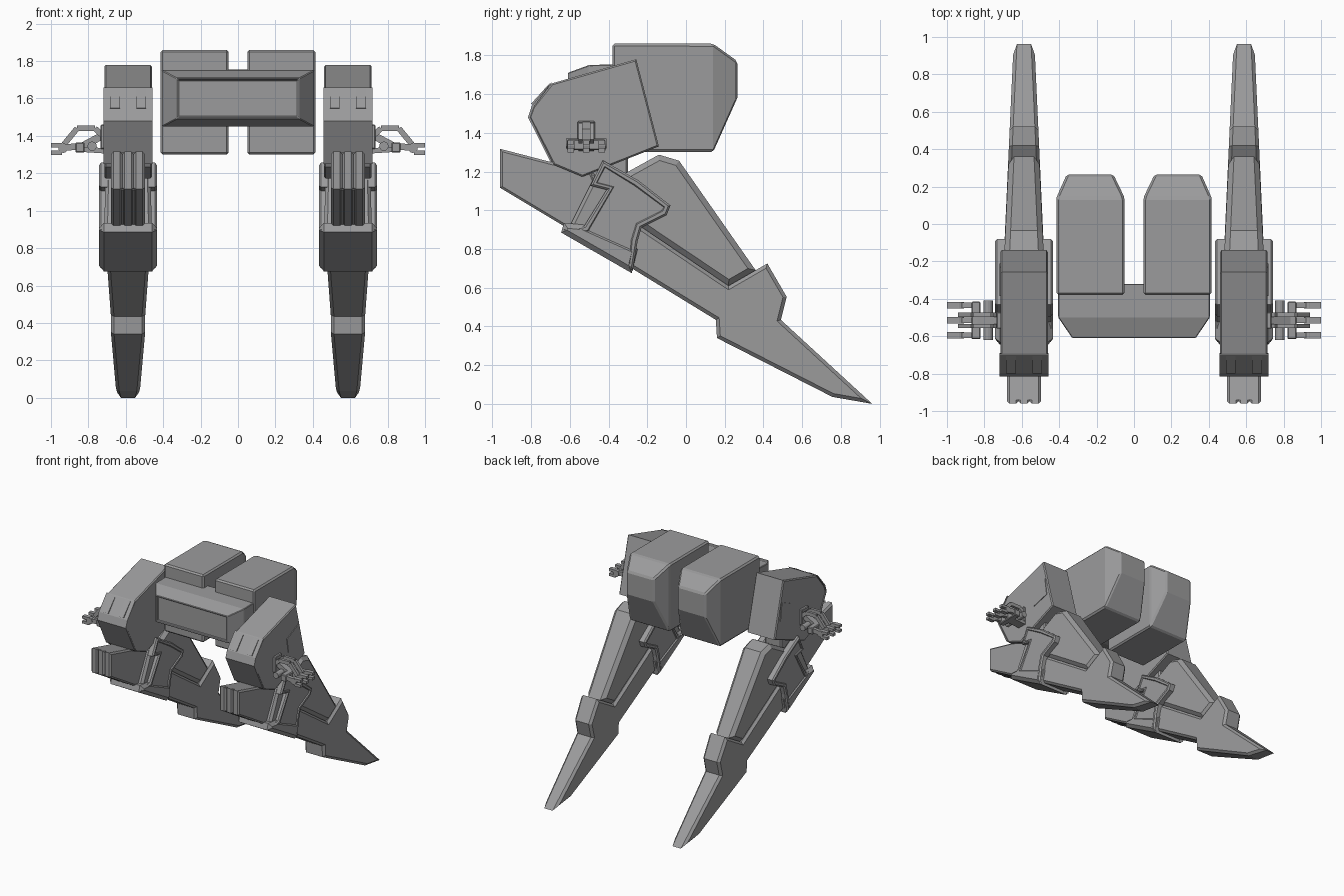
import bpy, bmesh, math
from mathutils import Vector

if "Cube" in bpy.data.objects:
    bpy.data.objects.remove(bpy.data.objects["Cube"])

grey = bpy.data.materials.new("hull_grey")
grey.diffuse_color = (0.33, 0.33, 0.335, 1)
grey.use_nodes = True
grey.node_tree.nodes["Principled BSDF"].inputs["Base Color"].default_value = grey.diffuse_color
LEG_X = 0.588


def finish(name, bm):
    bmesh.ops.recalc_face_normals(bm, faces=bm.faces)
    me = bpy.data.meshes.new(name)
    bm.to_mesh(me)
    bm.free()
    me.materials.append(grey)
    ob = bpy.data.objects.new(name, me)
    bpy.context.collection.objects.link(ob)
    return ob


def soften(ob, width):
    m = ob.modifiers.new("edge", 'BEVEL')
    m.width, m.segments, m.limit_method = width, 1, 'ANGLE'
    m.angle_limit = math.radians(25)


def prism(name, pts, cx, hw, taper=0.0, bevel=0.0, rim=0.0, depth=0.0):
    """Side outline (y, z) extruded across x; half width shrinks along y."""
    bm = bmesh.new()
    sides = [[bm.verts.new((cx + s * (hw - taper * y), y, z)) for y, z in pts] for s in (-1, 1)]
    caps = [bm.faces.new(v) for v in sides]
    n = len(pts)
    for i in range(n):
        j = (i + 1) % n
        bm.faces.new((sides[0][i], sides[0][j], sides[1][j], sides[1][i]))
    bmesh.ops.recalc_face_normals(bm, faces=bm.faces)
    if bevel:
        edges = list({e for f in caps for e in f.edges})
        bmesh.ops.bevel(bm, geom=edges, offset=bevel, segments=1, profile=0.5, affect='EDGES')
    if rim:
        bm.normal_update()
        flat = [f for f in bm.faces if abs(f.normal.x) > 0.95]
        bmesh.ops.inset_individual(bm, faces=flat, thickness=rim)
        bmesh.ops.inset_individual(bm, faces=flat, thickness=0.006, depth=-depth)
    return finish(name, bm)


def loft(name, rings, bevel=0.0, panel=None):
    """Rectangles (y, x0, x1, z0, z1) joined along y."""
    bm = bmesh.new()
    loops = [[bm.verts.new(c) for c in ((a, y, c0), (b, y, c0), (b, y, c1), (a, y, c1))]
             for y, a, b, c0, c1 in rings]
    front = bm.faces.new(loops[0])
    bm.faces.new(loops[-1])
    for p, q in zip(loops, loops[1:]):
        for i in range(4):
            j = (i + 1) % 4
            bm.faces.new((p[i], p[j], q[j], q[i]))
    bmesh.ops.recalc_face_normals(bm, faces=bm.faces)
    if panel:
        bmesh.ops.inset_individual(bm, faces=[front], thickness=panel[0])
        bmesh.ops.inset_individual(bm, faces=[front], thickness=0.004, depth=-panel[1])
    ob = finish(name, bm)
    if bevel:
        soften(ob, bevel)
    return ob


def beam(name, a, b, wy, wz):
    """Square bar between two points lying in an x-z plane."""
    a, b = Vector(a), Vector(b)
    d = (b - a).normalized()
    up = Vector((-d.z, 0, d.x)) * wz / 2
    side = Vector((0, wy / 2, 0))
    bm = bmesh.new()
    r = [[bm.verts.new(p + c) for c in (up + side, up - side, -up - side, -up + side)] for p in (a, b)]
    bm.faces.new(r[0])
    bm.faces.new(r[1])
    for i in range(4):
        j = (i + 1) % 4
        bm.faces.new((r[0][i], r[0][j], r[1][j], r[1][i]))
    return finish(name, bm)


def pin(name, x, y, z, r, length):
    """Round pivot lying along y."""
    bm = bmesh.new()
    bmesh.ops.create_cone(bm, cap_ends=True, segments=12, radius1=r, radius2=r, depth=length)
    for v in bm.verts:
        v.co = Vector((x + v.co.x, y + v.co.z, z + v.co.y))
    return finish(name, bm)


# Side outlines
HOUSING = [(-0.257, 1.78), (-0.14, 1.33), (-0.535, 1.173), (-0.684, 1.235),
           (-0.81, 1.48), (-0.79, 1.535), (-0.694, 1.655)]
LOWER_LEG = [(-0.247, 0.925), (0.22, 0.61), (0.42, 0.725), (0.52, 0.553), (0.49, 0.434),
             (0.962, 0.0), (0.756, 0.036), (0.16, 0.34), (0.154, 0.434), (-0.28, 0.70),
             (-0.60, 0.92), (-0.47, 1.18), (-0.33, 1.15)]
REAR_LEG = [(-0.334, 1.18), (-0.14, 1.287), (-0.036, 1.256), (0.36, 0.69), (0.22, 0.61),
            (-0.25, 0.925)]
TOE = [(-0.96, 1.317), (-0.96, 1.116), (-0.60, 0.90), (-0.40, 1.0), (-0.49, 1.195)]
KNEE_PLATE = [(-0.43, 1.258), (-0.247, 1.155), (-0.08, 1.025), (-0.10, 0.975), (-0.23, 0.91),
              (-0.25, 0.84), (-0.275, 0.69), (-0.63, 0.90), (-0.525, 0.92), (-0.41, 1.106),
              (-0.494, 1.127)]
KNEE_COVER = [(-0.645, 0.885), (-0.63, 0.935), (-0.53, 0.925), (-0.25, 0.80), (-0.28, 0.675)]
SIDE_PANEL = [(-0.385, 1.54), (-0.23, 1.61), (-0.21, 1.46), (-0.365, 1.42)]

# Central body: front block with a recessed panel
loft("chest_block", [(-0.61, -0.33, 0.33, 1.49, 1.71), (-0.50, -0.405, 0.405, 1.45, 1.75),
                     (-0.32, -0.405, 0.405, 1.45, 1.755)], 0.006, (0.012, 0.015))

for s, tag in ((1, "right"), (-1, "left")):
    cx = s * LEG_X

    def X(a, b):
        return tuple(sorted((s * a, s * b)))

    # Rear pod with tapered back end
    loft("pod_" + tag, [(-0.38, *X(0.05, 0.415), 1.30, 1.86), (0.14, *X(0.05, 0.415), 1.30, 1.86),
                        (0.265, *X(0.11, 0.36), 1.58, 1.77)], 0.012)

    # Shoulder housing and its plates
    prism("shoulder_housing_" + tag, HOUSING, cx, 0.127, bevel=0.008)
    prism("side_panel_" + tag, SIDE_PANEL, s * 0.716, 0.004)
    prism("front_band_" + tag, [(-0.70, 1.655), (-0.692, 1.66), (-0.785, 1.535), (-0.805, 1.48),
                                (-0.69, 1.25), (-0.70, 1.25), (-0.816, 1.48), (-0.796, 1.54)],
          cx, 0.131)
    for o in (-0.07, 0.07):
        prism("front_bracket_" + tag, [(-0.705, 1.655), (-0.71, 1.62), (-0.78, 1.54), (-0.80, 1.55)],
              cx + o, 0.026)

    # Knee joint under the housing
    loft("knee_joint_" + tag, [(-0.52, cx - 0.075, cx + 0.075, 1.08, 1.30),
                               (-0.30, cx - 0.075, cx + 0.075, 1.05, 1.32)], 0.01)
    # Leg
    prism("lower_leg_" + tag, LOWER_LEG, cx, 0.10, 0.046, 0.018)
    prism("rear_leg_" + tag, REAR_LEG, cx, 0.098, 0.046, 0.028)
    # Ribbed toe
    for k, o in enumerate((-0.06, 0, 0.06)):
        prism(f"toe_rib_{tag}_{k}", TOE, cx + o, 0.03, bevel=0.012)
    prism("toe_core_" + tag, [(y + 0.02, z - 0.005) for y, z in TOE], cx, 0.082, bevel=0.01)

    # Knee armour
    for o in (-1, 1):
        prism(f"knee_plate_{tag}_{'outer' if o == s else 'inner'}", KNEE_PLATE, cx + o * 0.122, 0.032,
              bevel=0.01, rim=0.018, depth=0.008)
    prism("knee_cover_" + tag, KNEE_COVER, cx, 0.155, bevel=0.026)

    # Gripper mount, links and fingers
    loft("gripper_mount_" + tag, [(-0.56, *X(0.70, 0.735), 1.33, 1.46),
                                  (-0.47, *X(0.70, 0.735), 1.33, 1.46)], 0.005)
    for y in (-0.545, -0.485):
        path = [(0.70, 1.38), (0.765, 1.44), (0.86, 1.44), (0.93, 1.355)]
        for a, b in zip(path, path[1:]):
            beam("upper_link_" + tag, (s * a[0], y, a[1]), (s * b[0], y, b[1]), 0.022, 0.03)
    beam("lower_link_" + tag, (s * 0.71, -0.515, 1.41), (s * 0.85, -0.515, 1.335), 0.05, 0.04)
    beam("brace_" + tag, (s * 0.71, -0.515, 1.32), (s * 0.86, -0.515, 1.33), 0.08, 0.028)
    loft("palm_" + tag, [(-0.615, *X(0.82, 0.87), 1.31, 1.365),
                         (-0.415, *X(0.82, 0.87), 1.31, 1.365)], 0.006)
    for y in (-0.595, -0.515, -0.435):
        beam("finger_" + tag, (s * 0.85, y, 1.345), (s * 0.945, y, 1.335), 0.028, 0.035)
        beam("finger_tip_" + tag, (s * 0.94, y, 1.35), (s * 1.0, y, 1.35), 0.034, 0.022)
        beam("finger_tip_" + tag, (s * 0.94, y, 1.31), (s * 1.0, y, 1.31), 0.034, 0.022)
        pin("knuckle_" + tag, s * 0.935, y, 1.335, 0.026, 0.036)
    pin("wrist_pin_" + tag, s * 0.78, -0.515, 1.345, 0.025, 0.21)
